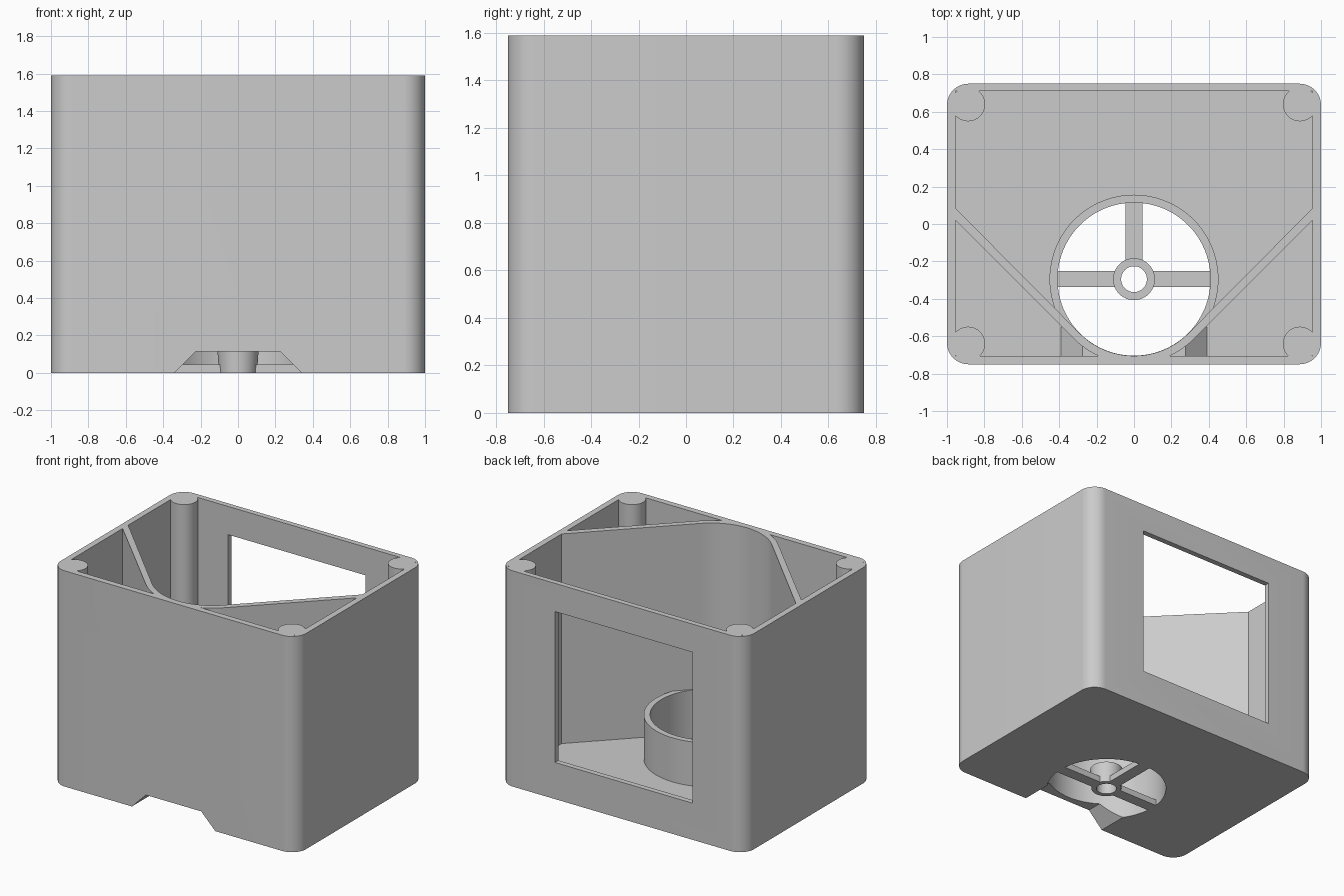
import bpy, bmesh, math
from math import cos, sin, radians

if "Cube" in bpy.data.objects:
    bpy.data.objects.remove(bpy.data.objects["Cube"], do_unlink=True)

HALF_X, HALF_Y, HEIGHT = 1.0, 0.75, 1.59
WALL = 0.045
IN_X, BACK, FRONT = 0.955, 0.71, -0.705
FAN_Y, R_IN, R_OUT = -0.295, 0.41, 0.4525

grey = bpy.data.materials.new("light grey plastic")
grey.use_nodes = True
grey.diffuse_color = (0.6, 0.6, 0.6, 1)
grey.node_tree.nodes["Principled BSDF"].inputs["Base Color"].default_value = (0.6, 0.6, 0.6, 1)


def finish(name, bm):
    bmesh.ops.recalc_face_normals(bm, faces=bm.faces)
    mesh = bpy.data.meshes.new(name)
    bm.to_mesh(mesh)
    bm.free()
    mesh.materials.append(grey)
    obj = bpy.data.objects.new(name, mesh)
    bpy.context.collection.objects.link(obj)
    return obj


def prism(name, outline, low, high, axis="z"):
    """Extrude a flat outline along z, or an x-z outline along y."""
    place = (lambda a, b, h: (a, b, h)) if axis == "z" else (lambda a, b, h: (a, h, b))
    bm = bmesh.new()
    face = bm.faces.new([bm.verts.new(place(a, b, low)) for a, b in outline])
    top = bmesh.ops.extrude_face_region(bm, geom=[face])["geom"]
    verts = [v for v in top if isinstance(v, bmesh.types.BMVert)]
    bmesh.ops.translate(bm, verts=verts, vec=place(0, 0, high - low))
    return finish(name, bm)


def arc(cx, cy, r, start, end, steps):
    angles = [radians(start + (end - start) * i / steps) for i in range(steps + 1)]
    return [(cx + r * cos(a), cy + r * sin(a)) for a in angles]


def circle(cx, cy, r, steps=96):
    return arc(cx, cy, r, 0, 360, steps)[:-1]


def rect(x0, x1, y0, y1):
    return [(x0, y0), (x1, y0), (x1, y1), (x0, y1)]


def combine(target, other, operation):
    mod = target.modifiers.new(operation.lower(), "BOOLEAN")
    mod.operation, mod.solver, mod.object = operation, "EXACT", other
    bpy.context.view_layer.objects.active = target
    bpy.ops.object.modifier_apply(modifier=mod.name)
    bpy.data.objects.remove(other, do_unlink=True)


# Outer block with rounded upright corners
r = 0.115
outline = []
for i, (sx, sy) in enumerate([(1, 1), (-1, 1), (-1, -1), (1, -1)]):
    outline += arc(sx * (HALF_X - r), sy * (HALF_Y - r), r, i * 90, i * 90 + 90, 14)
housing = prism("housing", outline, 0, HEIGHT)

# Main cavity, narrowing to a round front
cavity = [(IN_X, BACK), (-IN_X, BACK), (-IN_X, 0.085)]
cavity += arc(0, FAN_Y, R_IN, 225, 315, 24) + [(IN_X, 0.085)]
combine(housing, prism("cavity_cutter", cavity, WALL, 2), "DIFFERENCE")

# Front corner pockets behind the slanted walls
for s in (-1, 1):
    pocket = [(-IN_X, FRONT), (-IN_X, 0.02)] + arc(0, FAN_Y, R_OUT, 225, 245, 6)
    pocket[-1] = (pocket[-1][0], FRONT)
    pocket = [(-s * x, y) for x, y in pocket]
    combine(housing, prism("pocket_cutter", pocket, WALL, 2), "DIFFERENCE")

# Rear window
combine(housing, prism("window_cutter", rect(-0.577, 0.543, 0.27, 1.382), 0.6, 0.9, "y"), "DIFFERENCE")

# Corner screw posts
for sx in (-1, 1):
    for sy in (-1, 1):
        post = prism("post", circle(sx * 0.887, sy * 0.64, 0.091, 48), 0.02, HEIGHT)
        combine(housing, post, "UNION")

# Fan collar and the sloped hood over the front slot
combine(housing, prism("collar", circle(0, FAN_Y, R_OUT - 0.001), 0.02, 0.37), "UNION")
hood = [(-0.415, 0.02), (0.415, 0.02), (0.275, 0.16), (-0.275, 0.16)]
combine(housing, prism("hood", hood, -0.72, -0.55, "y"), "UNION")
combine(housing, prism("fan_cutter", circle(0, FAN_Y, R_IN - 0.001), -0.1, 0.5), "DIFFERENCE")

# Slot at the bottom of the front
slot = [(-0.44, -0.1), (0.44, -0.1), (0.225, 0.115), (-0.225, 0.115)]
combine(housing, prism("slot_cutter", slot, -0.9, -0.44, "y"), "DIFFERENCE")

# Three spokes across the fan opening
for x0, x1, y0, y1 in ((-0.42, -0.09, -0.337, -0.252), (0.09, 0.42, -0.337, -0.252),
                       (-0.045, 0.045, -0.205, 0.13)):
    combine(housing, prism("spoke", rect(x0, x1, y0, y1), 0, WALL), "UNION")

# Hollow hub, slightly wider at the top
bm = bmesh.new()
section = [(0.069, 0), (0.102, 0), (0.112, 0.15), (0.069, 0.15)]
loop = [bm.verts.new((x, FAN_Y, z)) for x, z in section]
edges = [bm.edges.new((loop[i], loop[(i + 1) % 4])) for i in range(4)]
bmesh.ops.spin(bm, geom=loop + edges, cent=(0, FAN_Y, 0), axis=(0, 0, 1),
               angle=math.tau, steps=48, use_duplicate=False)
bmesh.ops.remove_doubles(bm, verts=bm.verts, dist=0.0005)
hub = finish("hub", bm)

# Smooth rounded surfaces, crisp edges
for obj in (housing, hub):
    bpy.ops.object.select_all(action="DESELECT")
    obj.select_set(True)
    bpy.context.view_layer.objects.active = obj
    bpy.ops.object.shade_smooth_by_angle(angle=radians(30))
